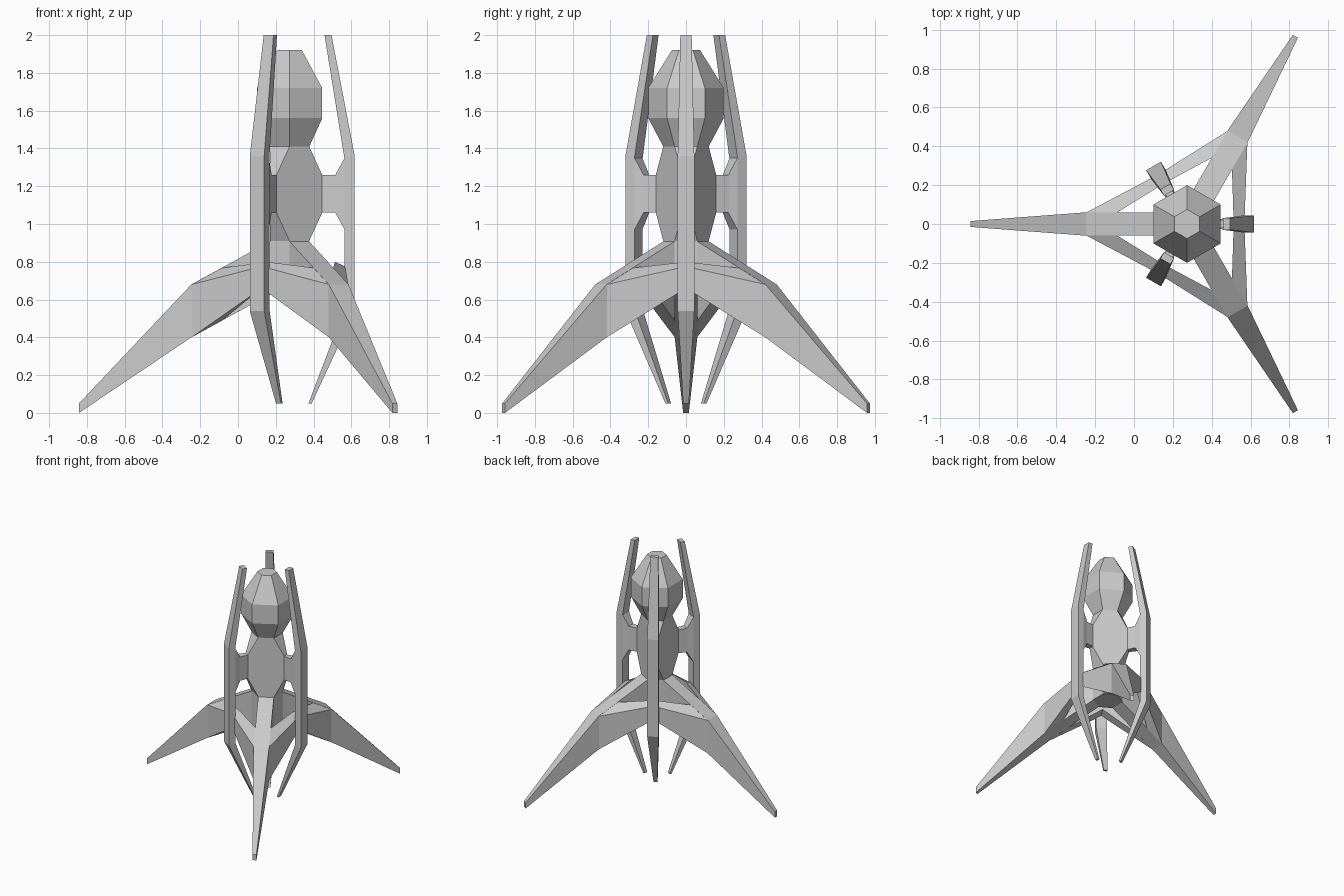
import bpy, bmesh
from math import sin, cos, pi, radians
from mathutils import Matrix, Vector

if "Cube" in bpy.data.objects:
    bpy.data.objects.remove(bpy.data.objects["Cube"])

AXIS = Matrix.Translation((0.273, 0, 0))


def loft(name, rings, angle=0.0):
    """Skin a list of equal-length rings, cap the ends, turn about the axis."""
    bm = bmesh.new()
    loops = [[bm.verts.new(Vector(p)) for p in ring] for ring in rings]
    n = len(loops[0])
    for a, b in zip(loops, loops[1:]):
        for i in range(n):
            j = (i + 1) % n
            bm.faces.new((a[i], a[j], b[j], b[i]))
    bm.faces.new(loops[0][::-1])
    bm.faces.new(loops[-1])
    bmesh.ops.recalc_face_normals(bm, faces=bm.faces)
    mesh = bpy.data.meshes.new(name)
    bm.to_mesh(mesh)
    bm.free()
    mesh.transform(AXIS @ Matrix.Rotation(radians(angle), 4, 'Z'))
    mesh.update()
    obj = bpy.data.objects.new(name, mesh)
    bpy.context.collection.objects.link(obj)
    return obj


def six(reach, half, z):
    """Six-sided ring: three flats at the given reach and half width."""
    pts = []
    for k in range(3):
        a = k * 2 * pi / 3
        for w in (-half, half):
            pts.append((reach * cos(a) - w * sin(a), reach * sin(a) + w * cos(a), z))
    return pts


def upright(r, w, low, high):
    """Section across a radial beam."""
    return [(r, -w, low), (r, w, low), (r, w, high), (r, -w, high)]


def level(r0, r1, w, z0, z1):
    """Section across a vertical beam; inner and outer edge heights may differ."""
    return [(r0, -w, z0), (r1, -w, z1), (r1, w, z1), (r0, w, z0)]


# Waisted central column and hub
loft("body", [six(0.104, 0.06, 0.63), six(0.104, 0.06, 0.91), six(0.173, 0.02, 1.06),
              six(0.173, 0.02, 1.26), six(0.104, 0.06, 1.41)])

# Faceted head
loft("head", [six(0.104, 0.06, 1.41), six(0.173, 0.1, 1.56),
              six(0.173, 0.1, 1.72), six(0.065, 0.0375, 1.92)])

# Tapered landing legs
for i, ang in enumerate((60, 180, 300)):
    loft(f"leg_{i + 1}", [upright(0.1, 0.06, 0.63, 0.91), upright(0.52, 0.06, 0.40, 0.68),
                          upright(1.115, 0.015, 0.0, 0.05)], ang)

for i, ang in enumerate((0, 120, 240)):
    # Bent outer pylons
    loft(f"pylon_{i + 1}", [level(0.1, 0.117, 0.015, 0.05, 0.05),
                            level(0.29, 0.345, 0.044, 0.55, 0.54),
                            level(0.29, 0.345, 0.044, 1.35, 1.36),
                            level(0.185, 0.222, 0.03, 2.0, 2.0)], ang)
    # Flared arms joining pylons to the body
    loft(f"arm_{i + 1}", [upright(0.172, 0.02, 1.06, 1.26), upright(0.242, 0.03, 1.06, 1.26),
                          upright(0.291, 0.042, 0.97, 1.35)], ang)

    # Braces running from leg to leg past each pylon
    def leg_end(side):
        def on_leg(r, z):
            a = side * pi / 3
            w = -side * 0.059
            return (r * cos(a) - w * sin(a), r * sin(a) + w * cos(a), z)
        return [on_leg(0.36, 0.487), on_leg(0.519, 0.40), on_leg(0.519, 0.68), on_leg(0.36, 0.767)]

    middle = [(0.24, 0, 0.69), (0.295, 0, 0.66), (0.295, 0, 0.775), (0.24, 0, 0.80)]
    loft(f"brace_{i + 1}", [leg_end(-1), middle, leg_end(1)], ang)
